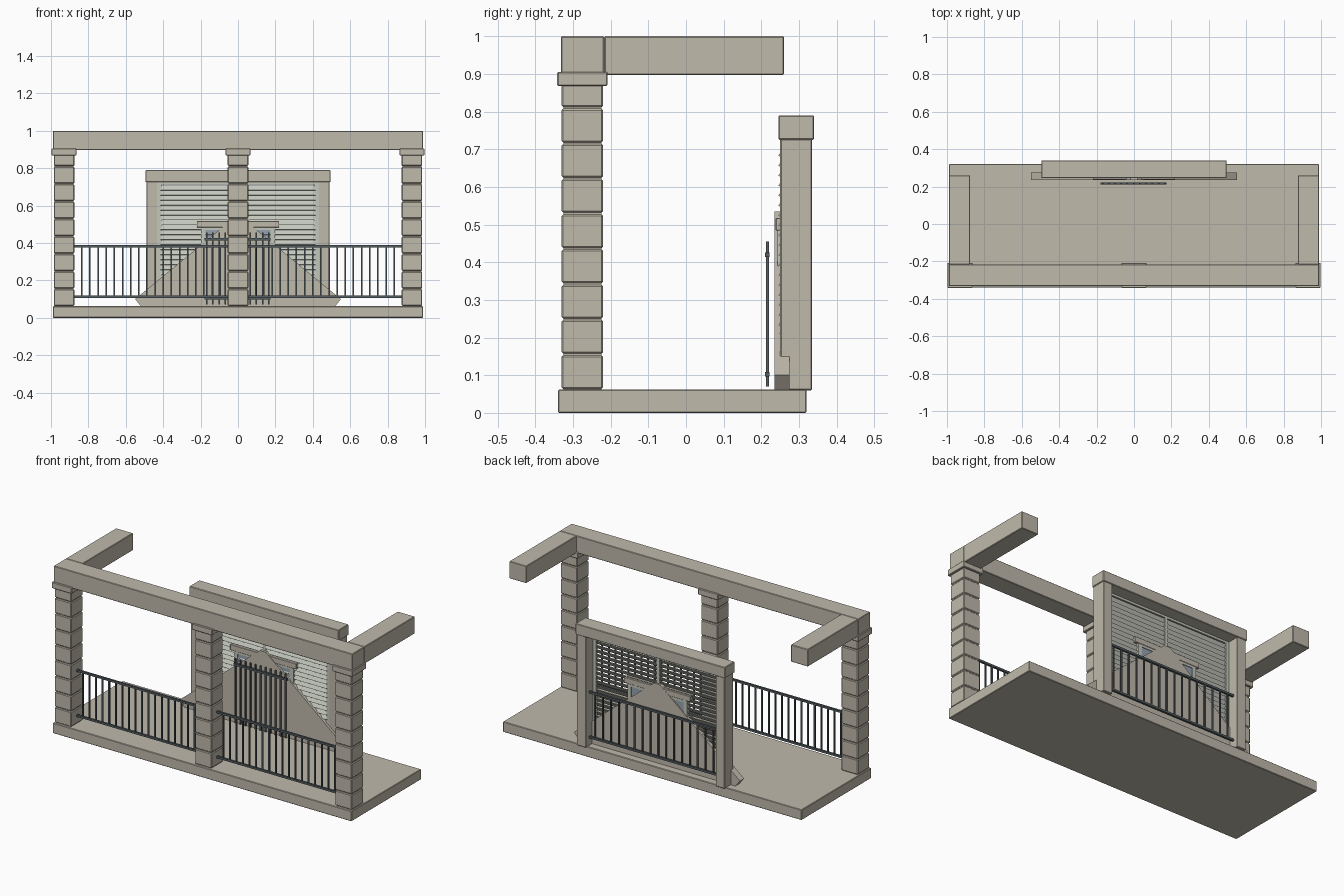
import bpy, bmesh, math
from mathutils import Matrix, Vector

if "Cube" in bpy.data.objects:
    bpy.data.objects.remove(bpy.data.objects["Cube"])


def material(name, rgb):
    m = bpy.data.materials.new(name)
    m.diffuse_color = (*rgb, 1)
    m.use_nodes = True
    m.node_tree.nodes["Principled BSDF"].inputs["Base Color"].default_value = m.diffuse_color
    return m


STONE = material("stone", (0.53, 0.49, 0.41))
IRON = material("iron", (0.09, 0.11, 0.12))
SLAT = material("slat", (0.55, 0.57, 0.50))
GLASS = material("glass", (0.30, 0.36, 0.43))


def finish(bm, name, mat, bevel=0):
    me = bpy.data.meshes.new(name)
    bm.to_mesh(me)
    bm.free()
    ob = bpy.data.objects.new(name, me)
    bpy.context.collection.objects.link(ob)
    me.materials.append(mat)
    if bevel:
        b = ob.modifiers.new("bevel", 'BEVEL')
        b.width, b.segments = bevel, 1
    return ob


def add_box(bm, x0, x1, y0, y1, z0, z1, tilt=0):
    c = Vector(((x0 + x1) / 2, (y0 + y1) / 2, (z0 + z1) / 2))
    m = Matrix.Translation(c) @ Matrix.Rotation(tilt, 4, 'X') @ Matrix.Diagonal((x1 - x0, y1 - y0, z1 - z0, 1))
    bmesh.ops.create_cube(bm, size=1, matrix=m)


def boxes(name, mat, items, bevel=0):
    bm = bmesh.new()
    for it in items:
        add_box(bm, *it)
    return finish(bm, name, mat, bevel)


def railing(name, x0, x1, y, rails, bar_z, n, inset):
    items = [(x0, x1, y - .006, y + .006, z - .006, z + .006) for z in rails]
    for i in range(n):
        x = x0 + inset + (x1 - x0 - 2 * inset) * i / (n - 1)
        items.append((x - .004, x + .004, y - .004, y + .004, *bar_z))
    boxes(name, IRON, items)


# Floor slab
boxes("floor_slab", STONE, [(-.99, .99, -.34, .32, 0, .062)], .003)

# Block columns with capitals
for side, cx in (("left", -.93), ("middle", 0), ("right", .93)):
    blocks = []
    for i in range(9):
        z = .064 + i * .0935
        blocks.append((cx - .055, cx + .055, -.33, -.22, z, min(z + .089, .872)))
    boxes(side + "_column_blocks", STONE, blocks, .004)
    boxes(side + "_column_core", STONE, [(cx - .05, cx + .05, -.325, -.225, .06, .88)])
    boxes(side + "_capital", STONE, [(cx - .067, cx + .067, -.342, -.208, .868, .905)], .003)

# Top beams
boxes("front_beam", STONE, [(-.99, .99, -.332, -.217, .897, 1)], .003)
for side, s in (("left", -1), ("right", 1)):
    a, b = sorted((s * .877, s * .99))
    boxes(side + "_side_beam", STONE, [(a, b, -.217, .26, .897, 1)], .003)

# Front balcony railings
railing("left_front_railing", -.875, -.055, -.275, (.113, .383), (.113, .383), 18, .04)
railing("right_front_railing", .055, .875, -.275, (.113, .383), (.113, .383), 18, .04)

# Back opening: posts, lintel
boxes("door_posts", STONE, [(-.49, -.43, .25, .335, .06, .73), (.43, .49, .25, .335, .06, .73)], .003)
boxes("door_lintel", STONE, [(-.495, .495, .245, .34, .725, .79)], .003)

# Louvred shutters with stiles
bm = bmesh.new()
for i in range(24):
    z = .085 + i * .0265
    for s in (-1, 1):
        x0, x1 = sorted((s * .008, s * .415))
        add_box(bm, x0, x1, .253, .257, z - .015, z + .015, math.radians(-32))
finish(bm, "shutter_slats", SLAT)
boxes("shutter_frame", SLAT, [(-.432, -.41, .25, .266, .06, .725), (.41, .432, .25, .266, .06, .725),
                              (-.009, .009, .25, .266, .06, .725), (-.43, .43, .25, .266, .712, .727)])

# Railing inside the opening
railing("door_railing", -.432, .432, .3, (.113, .383), (.113, .383), 16, .04)

# Triangular gable slab, ends cut square to the slope
outline = [(-.518, .06), (-.55, .1), (-.02, .535), (.02, .535), (.55, .1), (.518, .06)]
bm = bmesh.new()
face = bm.faces.new([bm.verts.new((x, .235, z)) for x, z in outline])
ext = bmesh.ops.extrude_face_region(bm, geom=[face])
bmesh.ops.translate(bm, vec=(0, .04, 0), verts=[g for g in ext["geom"] if isinstance(g, bmesh.types.BMVert)])
bmesh.ops.recalc_face_normals(bm, faces=bm.faces)
finish(bm, "gable", STONE)

# Small window behind the gable
boxes("small_window_lintel", STONE, [(-.22, .22, .238, .274, .484, .518)], .002)
boxes("small_window_frame", SLAT, [(s * .185 - .012, s * .185 + .012, .243, .272, .39, .485) for s in (-1, 1)]
      + [(-.19, .19, .243, .272, .47, .485), (-.19, .19, .243, .272, .385, .4)])
boxes("small_window_glass", GLASS, [(-.18, .18, .248, .268, .395, .475)])

# Small railing before the gable
railing("gable_railing", -.178, .175, .216, (.103, .42), (.07, .455), 11, .01)
